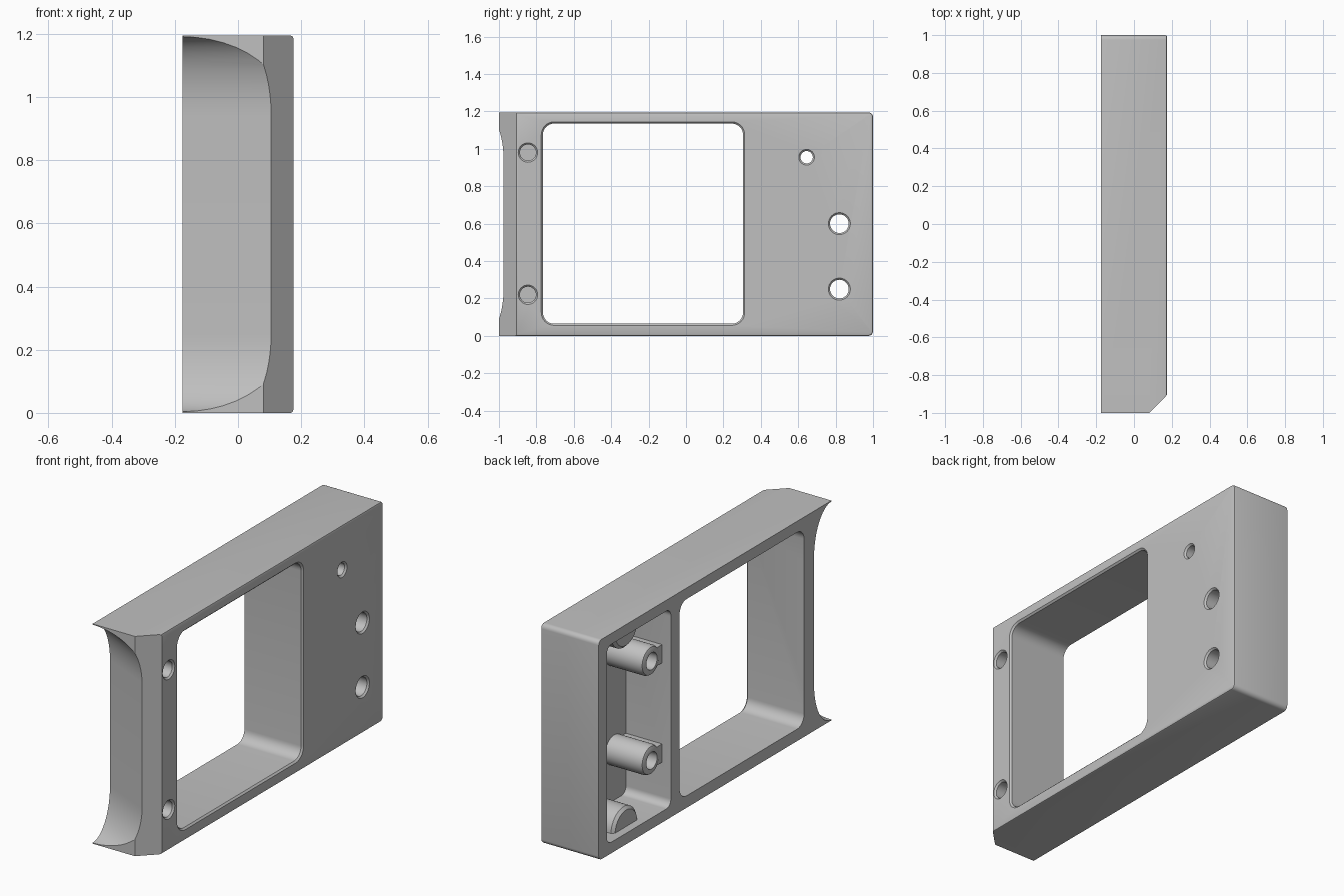
import bpy, bmesh
from math import sin, cos, pi

cube = bpy.data.objects.get("Cube")
if cube:
    bpy.data.objects.remove(cube, do_unlink=True)

X, H = 0.175, 1.195          # half thickness, height
LIP = 0.009                  # small edge break on the outer face

grey = bpy.data.materials.new("plain grey")
grey.use_nodes = True
grey.diffuse_color = (0.53, 0.53, 0.53, 1)
grey.node_tree.nodes["Principled BSDF"].inputs["Base Color"].default_value = grey.diffuse_color


def finish(bm, name):
    bmesh.ops.remove_doubles(bm, verts=bm.verts, dist=1e-5)
    bmesh.ops.recalc_face_normals(bm, faces=bm.faces)
    mesh = bpy.data.meshes.new(name)
    bm.to_mesh(mesh)
    bm.free()
    mesh.materials.append(grey)
    ob = bpy.data.objects.new(name, mesh)
    bpy.context.collection.objects.link(ob)
    return ob


def loft(name, rings):
    """Solid skinned through rings of matching points."""
    bm = bmesh.new()
    rows = [[bm.verts.new(p) for p in ring] for ring in rings]
    n = len(rows[0])
    for a, b in zip(rows, rows[1:]):
        for i in range(n):
            j = (i + 1) % n
            bm.faces.new((a[i], a[j], b[j], b[i]))
    bm.faces.new(rows[0])
    bm.faces.new(rows[-1][::-1])
    return finish(bm, name)


def ring(x, y, z, hy, hz, r, seg=8):
    """Rounded rectangle in the yz plane; a circle when r equals both halves."""
    pts = []
    for q, (sy, sz) in enumerate(((1, 1), (-1, 1), (-1, -1), (1, -1))):
        for i in range(seg + 1):
            a = (q + i / seg) * pi / 2
            pts.append((x, y + sy * (hy - r) + r * cos(a), z + sz * (hz - r) + r * sin(a)))
    return pts


def opening(y, z, hy, hz, r, x0=-0.3):
    """Cutter from x0 out through the outer face, with a lip."""
    return loft("cutter", [ring(x, y, z, hy + g, hz + g, r + g) for x, g in
                           ((x0, 0), (X - LIP, 0), (X, LIP), (0.3, LIP))])


def cut(ob, cutters):
    for c in cutters:
        c.hide_render = True
        m = ob.modifiers.new("cut", 'BOOLEAN')
        m.operation, m.solver, m.object = 'DIFFERENCE', 'EXACT', c
    dg = bpy.context.evaluated_depsgraph_get()
    dg.update()
    mesh = bpy.data.meshes.new_from_object(ob.evaluated_get(dg))
    ob.modifiers.clear()
    ob.data = mesh
    for c in cutters:
        bpy.data.objects.remove(c, do_unlink=True)


# Main block with one chamfered front corner
plan = [(-X, -1), (0.08, -1), (X, -0.905), (X, 1), (-X, 1)]
body = loft("frame_body", [[(x, y, z) for x, y in plan] for z in (0, H)])
bm = bmesh.new()
bm.from_mesh(body.data)
corners = [e for e in bm.edges
           if all(v.co.y > 0.99 for v in e.verts)
           and abs(e.verts[0].co.x - e.verts[1].co.x) > 0.1]
bmesh.ops.bevel(bm, geom=corners, offset=0.025, segments=5, profile=0.5, affect='EDGES')
rim = [e for e in bm.edges if all(v.co.x > X - 0.001 for v in e.verts)
       and any(f.normal.x < 0.9 for f in e.link_faces)
       and not all(v.co.y < -0.9 for v in e.verts)]
bmesh.ops.bevel(bm, geom=rim, offset=LIP, segments=2, profile=0.5, affect='EDGES')
bm.to_mesh(body.data)
bm.free()

# Slanted scoop in the front end
top, depth, rad = H - 0.004, 0.15, 0.25
arc = [(-1 + depth * sin(i * pi / 24), top - rad + rad * cos(i * pi / 24)) for i in range(13)]
side = arc + [(y, H - z) for y, z in reversed(arc)]
side = [(-1.6, top)] + side + [(-1.6, H - top)]
scoop = loft("cutter", [[(x, y - 0.446 * (x + X), z) for y, z in side] for x in (-0.3, 0.4)])

# Window, rear pocket and screw holes
cutters = [scoop, opening(-0.23, 0.6, 0.535, 0.535, 0.06)]
cutters.append(loft("cutter", [ring(x, 0.655, 0.598, 0.275, 0.538, 0.04) for x in (-0.3, 0.095)]))
for y, z, r in ((0.645, 0.955, 0.033), (0.82, 0.6, 0.05), (0.82, 0.25, 0.05)):
    cutters.append(opening(y, z, r, r, r))
for z in (0.22, 0.98):
    cutters.append(opening(-0.845, z, 0.043, 0.043, 0.043, 0.03))
cut(body, cutters)
parts = [body]

# Screw posts in the pocket, each tied to the side wall by a rib
END = -0.13
for name, z in (("lower", 0.335), ("upper", 0.875)):
    post = loft(name + "_post", [ring(x, 0.48, z, r, r, r) for x, r in
                                 ((0.12, 0.08), (END + 0.02, 0.08), (END + 0.006, 0.074), (END, 0.06))])
    cut(post, [loft("cutter", [ring(x, 0.48, z, 0.046, 0.046, 0.046) for x in (-0.3, 0.02)])])
    rib = loft(name + "_rib", [ring(x, 0.395, z, 0.03, 0.05, 0.01) for x in (0.12, END + 0.008)])
    parts += [post, rib]

# Half-round pads on the pocket's top and bottom walls
for name, flip in (("bottom_pad", False), ("top_pad", True)):
    rows = []
    for x, r in ((0.12, 0.11), (END + 0.015, 0.11), (END, 0.095)):
        pts = [(0.7 + r * cos(i * pi / 16), 0.055 + r * sin(i * pi / 16)) for i in range(17)]
        rows.append([(x, y, H - z if flip else z) for y, z in pts])
    parts.append(loft(name, rows))

# Smooth curved surfaces, keep edges crisp
bpy.ops.object.select_all(action='DESELECT')
for ob in parts:
    ob.select_set(True)
bpy.context.view_layer.objects.active = body
bpy.ops.object.shade_smooth_by_angle(angle=0.5)
